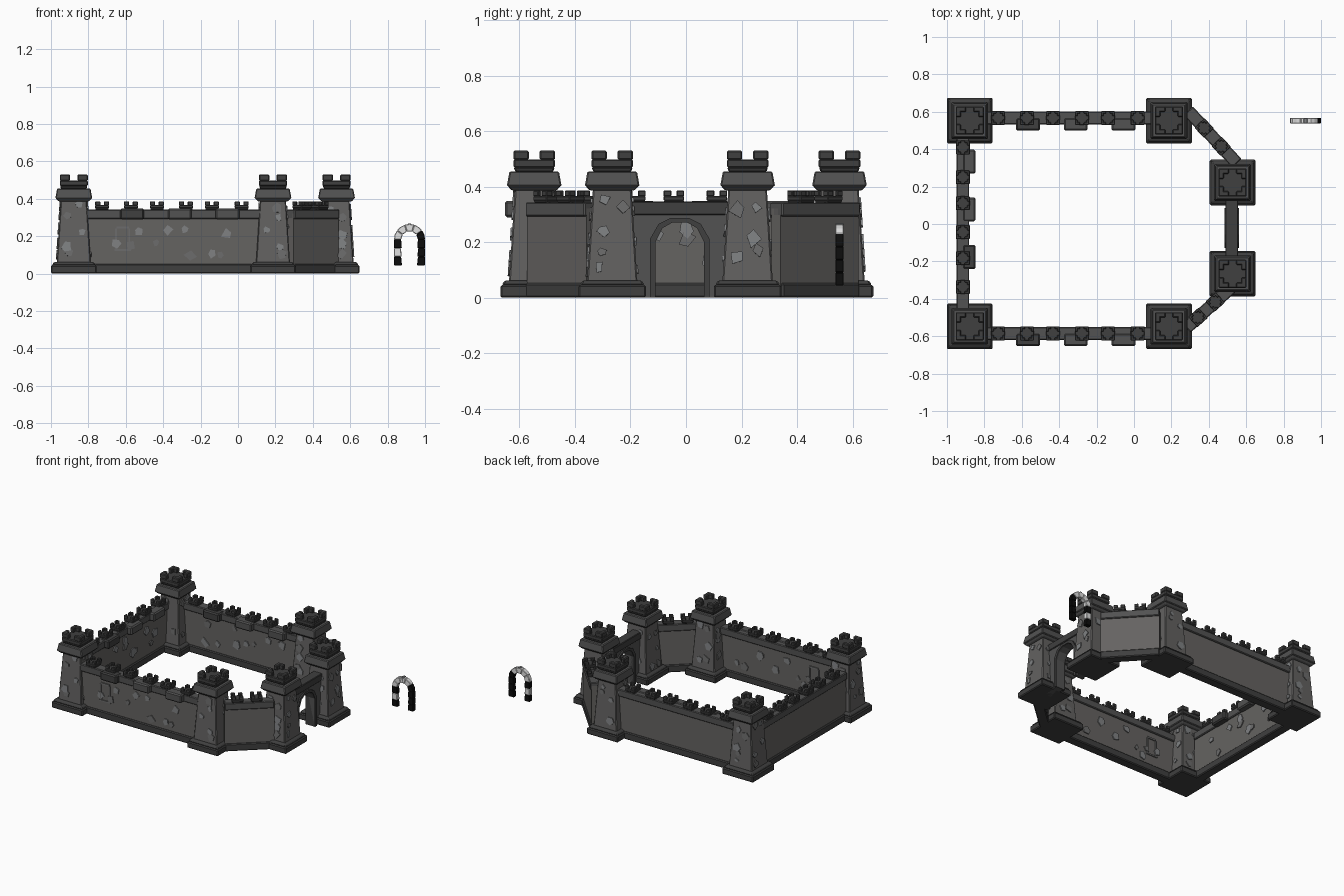
import bpy, bmesh, math, random
from mathutils import Matrix, Vector

if "Cube" in bpy.data.objects:
    bpy.data.objects.remove(bpy.data.objects["Cube"])

random.seed(4)
T, R = Matrix.Translation, Matrix.Rotation


def mat(name, v, tint=0.0):
    m = bpy.data.materials.new(name)
    m.diffuse_color = (v * (1 + tint), v, v * (1 - tint), 1)
    m.use_nodes = True
    m.node_tree.nodes["Principled BSDF"].inputs["Base Color"].default_value = m.diffuse_color
    return m


WALL = mat("wall grey", 0.125, 0.04)
SHAFT = mat("tower grey", 0.12, 0.02)
MID = mat("coping grey", 0.085)
DARK = mat("dark stone", 0.05)
STONE = mat("pale stone", 0.22, -0.03)
STONE2 = mat("middle stone", 0.15)
WHITE = mat("white stone", 0.75)
BLACK = mat("black stone", 0.004)


def finish(name, bm, m, M=Matrix(), bevel=0):
    bmesh.ops.recalc_face_normals(bm, faces=bm.faces)
    me = bpy.data.meshes.new(name)
    bm.to_mesh(me)
    bm.free()
    me.materials.append(m)
    ob = bpy.data.objects.new(name, me)
    ob.matrix_world = M
    bpy.context.collection.objects.link(ob)
    if bevel:
        b = ob.modifiers.new("bevel", 'BEVEL')
        b.width, b.segments = bevel, 1
    return ob


def add_box(bm, x0, x1, y0, y1, z0, z1, k=1.0):
    """Box whose top is scaled by k about its middle."""
    cx, cy = (x0 + x1) / 2, (y0 + y1) / 2
    g = bmesh.ops.create_cube(bm, size=1)
    for v in g["verts"]:
        s = k if v.co.z > 0 else 1
        v.co = (cx + v.co.x * (x1 - x0) * s, cy + v.co.y * (y1 - y0) * s,
                z1 if v.co.z > 0 else z0)


def boxes(name, m, M, items, bevel=0):
    bm = bmesh.new()
    for it in items:
        add_box(bm, *it)
    return finish(name, bm, m, M, bevel)


def sq(h, z0, z1, k=1.0):
    return (-h, h, -h, h, z0, z1, k)


def add_plate(bm, pts, depth, M=Matrix()):
    """Outline in x-z extruded towards -y."""
    f = bm.faces.new([bm.verts.new(M @ Vector((x, 0, z))) for x, z in pts])
    g = bmesh.ops.extrude_face_region(bm, geom=[f])
    vs = [v for v in g["geom"] if isinstance(v, bmesh.types.BMVert)]
    bmesh.ops.translate(bm, verts=vs, vec=M.to_3x3() @ Vector((0, -depth, 0)))


def add_stone(bm, M, r, depth=0.009):
    a0 = random.uniform(0, 6.28)
    n = random.choice((4, 5, 5))
    pts = []
    for i in range(n):
        a = a0 + (i + random.uniform(-.2, .2)) * 2 * math.pi / n
        q = r * random.uniform(.8, 1.15)
        pts.append((math.cos(a) * q, math.sin(a) * q))
    add_plate(bm, pts, depth, M)


# Crown of four L-shaped merlons on a block, also used small on the walls
def crown(name, M, h, z0, zm, z1, bevel):
    items = [sq(h * .9, z0, z0 + (zm - z0) * .4, 1.1), sq(h, z0 + (zm - z0) * .35, zm)]
    i, n = h * .62, h * .26
    for sx in (0, 1):
        for sy in (0, 1):
            X = (n, h) if sx else (-h, -n)
            Y = (n, h) if sy else (-h, -n)
            Xo = (i, h) if sx else (-h, -i)
            Yo = (i, h) if sy else (-h, -i)
            items += [(*X, *Yo, zm - .002, z1), (*Xo, *Y, zm - .002, z1)]
    boxes(name, DARK, M, items, bevel)


# Towers
def tower(x, y):
    M = T((x, y, 0))
    boxes("tower_base", DARK, M, [sq(.122, 0, .045), sq(.118, .044, .062, .9)], .006)
    boxes("tower_shaft", SHAFT, M, [sq(.091, .055, .41, .75)], .005)
    boxes("tower_collar", MID, M, [sq(.08, .385, .402, 1.2), sq(.099, .40, .455, .9)], .005)
    crown("tower_crown", M, .075, .452, .498, .53, .005)
    for m, name in ((STONE, "tower_pale_stones"), (STONE2, "tower_grey_stones")):
        bm = bmesh.new()
        for side in range(4):
            for lo, hi in ((.09, .17), (.19, .27), (.29, .37)):
                if m is STONE2 and lo == .19:
                    continue
                z = random.uniform(lo, hi)
                d = .091 - .064 * (z - .055) - .003
                u = random.choice((-1, 1)) * random.uniform(.02, d - .033)
                F = R(side * math.pi / 2, 4, 'Z') @ T((u, -d, z)) @ R(-.064, 4, 'X')
                add_stone(bm, F, random.uniform(.016, .032))
        finish(name, bm, m, M)


for p in ((-.878, .553), (-.878, -.547), (.187, .553), (.187, -.547),
          (.527, .222), (.527, -.266)):
    tower(*p)


# Walls: local x runs along the wall, the detailed face is local -y
def wall(M, L, merlons, ledges=(), stone_sides=()):
    boxes("wall_plinth", DARK, M, [(-L, L, -.034, .034, 0, .052)], .006)
    boxes("wall_body", WALL, M, [(-L, L, -.024, .024, .04, .32)])
    boxes("wall_coping", MID, M, [(-L, L, -.034, .034, .292, .343)], .005)
    for i, c in enumerate(ledges):
        boxes("wall_ledge", MID if i else DARK, M,
              [(c - .064, c + .064, -.068, 0, .289, .348)], .008)
    for c in merlons:
        crown("wall_merlon", M @ T((c, 0, 0)), .037, .34, .366, .386, .003)
    for side in stone_sides:
        for m, name, n in ((STONE, "wall_pale_stones", 6), (STONE2, "wall_grey_stones", 4)):
            bm = bmesh.new()
            for i in range(n):
                u = -.36 + .72 * (i + random.uniform(.2, .8)) / n
                F = R(side, 4, 'Z') @ T((u, -.022, random.uniform(.09, .26)))
                add_stone(bm, F, random.uniform(.018, .036))
            finish(name, bm, m, M)


ML = (-.38, -.226, -.087, .068, .207, .366)
LE = (-.22, .035, .29)
south = T((-.3465, -.585, 0))
wall(south, .5, ML, LE, (0, math.pi))
wall(T((-.3465, .567, 0)), .5, ML, LE, (0,))
wall(T((-.915, .0435, 0)) @ R(math.pi / 2, 4, 'Z'), .5, ML, LE, (0,))

# Window frame on both faces of the south wall
for s in (-1, 1):
    y0, y1 = sorted((s * .02, s * .031))
    boxes("window_frame", STONE2, south @ T((-.27, 0, 0)), [
        (-.04, -.031, y0, y1, .13, .24), (.031, .04, y0, y1, .13, .24),
        (-.044, .044, y0, y1, .12, .13), (-.034, .034, y0, y1, .24, .252)])

# Slanted walls beside the gate
for a, b, ms in (((.29, .605), (.55, .325), (-.066, .068)),
                 ((.28, -.555), (.52, -.34), (-.078, .046))):
    a, b = Vector((*a, 0)), Vector((*b, 0))
    d = b - a
    flip = math.pi if a.y > 0 else 0
    wall(T((a + b) / 2) @ R(math.atan2(d.y, d.x), 4, 'Z'), d.length / 2, ms)

# Gate wall with an arched opening, and a thicker rim round the arch
G = T((.523, 0, 0)) @ R(math.pi / 2, 4, 'Z')
arch = [(-.11, 0), (-.11, .2), (-.085, .25), (-.05, .27), (.005, .27),
        (.04, .25), (.065, .2), (.065, 0)]
bm = bmesh.new()
add_plate(bm, [(-.24, 0)] + arch + [(.2, 0), (.2, .34), (-.24, .34)], .056, T((0, .028, 0)))
finish("gate_wall", bm, MID, G)
bm = bmesh.new()
rim = [(-.0225 + (x + .0225) * 1.22, z * 1.06) for x, z in arch]
add_plate(bm, arch + rim[::-1], .076, T((0, .038, 0)))
finish("gate_rim", bm, DARK, G)
boxes("gate_coping", DARK, G, [(-.2, .17, -.034, .034, .297, .346)], .004)

# Small free-standing stone arch
def arch_stone(name, m, pts):
    bm = bmesh.new()
    add_plate(bm, pts, .03, T((0, .015, 0)))
    finish(name, bm, m, T((.917, .553, 0)), .003)


for s, cols in ((-1, (BLACK, WHITE, BLACK)), (1, (BLACK, BLACK, BLACK))):
    for (z0, z1, w), m in zip(((.043, .09, .003), (.09, .136, 0), (.136, .184, .002)), cols):
        arch_stone("arch_leg_stone", m, [(s * (.043 - w), z0), (s * .083, z0),
                                         (s * .083, z1), (s * .045, z1)])
for i in range(5):
    a, b = math.pi * i / 5, math.pi * (i + 1) / 5
    pts = [(math.cos(t) * r, .182 + math.sin(t) * r) for t, r in
           ((a, .045), (a, .083), ((a + b) / 2, .083), (b, .083), (b, .045))]
    arch_stone("arch_top_stone", BLACK if i == 0 else WHITE, pts)
arch_stone("arch_keystone", STONE, [(-.006, .225), (.006, .225), (.01, .268), (-.01, .268)])
